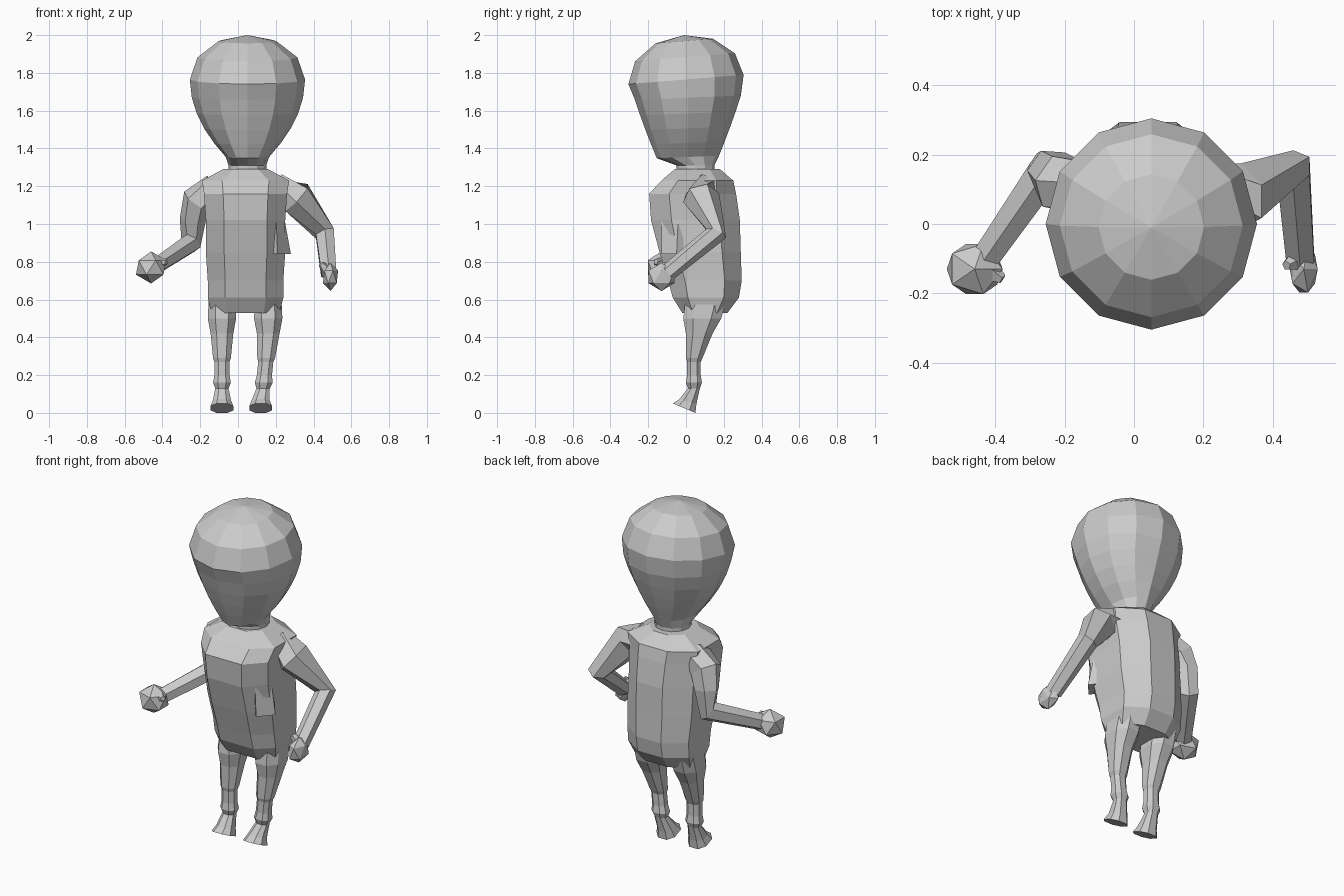
import bpy
import bmesh
from math import cos, sin, pi, copysign
from mathutils import Vector

cube = bpy.data.objects.get("Cube")
if cube:
    bpy.data.objects.remove(cube, do_unlink=True)


def finish(name, bm):
    """Turn a bmesh into a flat-shaded object in the scene."""
    bmesh.ops.recalc_face_normals(bm, faces=bm.faces)
    mesh = bpy.data.meshes.new(name)
    bm.to_mesh(mesh)
    bm.free()
    obj = bpy.data.objects.new(name, mesh)
    bpy.context.collection.objects.link(obj)


def skin_rings(name, rings):
    """Bridge equal-sized rings of points and cap both ends."""
    bm = bmesh.new()
    loops = [[bm.verts.new(point) for point in ring] for ring in rings]
    for lower, upper in zip(loops, loops[1:]):
        for i in range(len(lower)):
            bm.faces.new((lower[i - 1], lower[i], upper[i], upper[i - 1]))
    bm.faces.new(loops[0])
    bm.faces.new(loops[-1])
    bmesh.ops.remove_doubles(bm, verts=bm.verts, dist=0.001)
    finish(name, bm)


def outline(sides, power=1, turn=0):
    """Unit cross-section; a power below one makes it boxier."""
    points = []
    for i in range(sides):
        angle = 2 * pi * i / sides + turn
        points.append([copysign(abs(c) ** power, c)
                       for c in (cos(angle), sin(angle))])
    widest = max(u for u, v in points)
    return [(u / widest, v / widest) for u, v in points]


def stack(name, section, rows):
    """Loft level rings given as centre, half width, half depth, tilt."""
    rings = []
    for x, y, z, width, depth, tilt in rows:
        rings.append([(x + u * width, y + v * depth, z + v * depth * tilt)
                      for u, v in section])
    skin_rings(name, rings)


def limb(name, section, side, rows):
    """Loft rings square to a path given as position and radius."""
    path = [Vector(row[:3]) for row in rows]
    rings = []
    for i, point in enumerate(path):
        ahead = path[min(i + 1, len(path) - 1)]
        behind = path[max(i - 1, 0)]
        along = (ahead - behind).normalized()
        across = Vector(side)
        across = (across - along * across.dot(along)).normalized()
        other = along.cross(across)
        radius = rows[i][3]
        rings.append([point + (across * u + other * v) * radius
                      for u, v in section])
    skin_rings(name, rings)


def fist(name, centre, size):
    """Faceted ball for a closed hand."""
    bm = bmesh.new()
    bmesh.ops.create_icosphere(bm, subdivisions=1, radius=1)
    bmesh.ops.scale(bm, vec=size, verts=bm.verts)
    bmesh.ops.translate(bm, vec=centre, verts=bm.verts)
    finish(name, bm)


boxy = outline(8, 0.7, pi / 8)
rounded = outline(8, 0.85, pi / 8)
hexagon = outline(6, 1, pi / 6)

# Head: a rounded, tapering jaw below the brow line and a domed crown above
head_x, brow, radius = 0.05, 1.765, 0.305
crown = 2 - brow
head = [(head_x, 0.05, 1.31, 0.1, 0.1, 0)]
jaw_steps = 5
for i in range(jaw_steps, 0, -1):
    t = (i / jaw_steps) ** 0.9
    head.append((head_x, 0.01, brow - 0.41 * t,
                 radius - 0.19 * t ** 2, radius - 0.14 * t ** 1.2, 0.04))
dome_steps = 3
for i in range(dome_steps + 1):
    angle = pi / 2 * i / dome_steps
    reach = radius * cos(angle)
    head.append((head_x, -0.01 * sin(angle), brow + crown * sin(angle),
                 reach, reach, 0.08))
stack("head", outline(12), head)

# Neck: short collar set towards the back of the jaw
stack("neck", outline(12), [
    (head_x, 0.05, z, 0.1, 0.1, 0) for z in (1.26, 1.32)])

# Torso: boxy jacket, narrower across the back, with a rounded seat
jacket = [(u * 0.75 if v > 0.9 else u, v) for u, v in boxy]
torso = [
    (0.53, 0.1, 0.18, 0.12),
    (0.61, 0.105, 0.2, 0.175),
    (0.7, 0.1, 0.2, 0.195),
    (0.85, 0.075, 0.21, 0.215),
    (1.02, 0.05, 0.21, 0.235),
    (1.16, 0.035, 0.22, 0.23),
    (1.23, 0.06, 0.23, 0.19),
    (1.29, 0.06, 0.12, 0.12),
]
stack("torso", jacket, [(0.04, y, z, width, depth, 0)
                        for z, y, width, depth in torso])

# Loose fold of cloth below the left arm
stack("jacket_fold", outline(4), [
    (0.21, -0.05, 0.84, 0.07, 0.08, 0),
    (0.2, -0.04, 1.06, 0.04, 0.09, 0)])

# Legs: trouser tapering to a hem, an ankle band and a flared foot
leg_profile = [(0.6, 0.07), (0.5, 0.075), (0.42, 0.06), (0.29, 0.047),
               (0.27, 0.04), (0.2, 0.04), (0.16, 0.047), (0.13, 0.035)]
for side, foot_x, lean in (("left", 0.12, 0.1), ("right", -0.085, 0)):
    rows = []
    for z, width in leg_profile:
        rise = max(z - 0.28, 0)
        rows.append((foot_x + lean * min(z, 0.4), 0.042 + 0.2 * rise, z,
                     width, width * (0.9 + 2 * rise), 0))
    stack(side + "_leg", rounded, rows)
    ankle = rows[-1]
    stack(side + "_foot", rounded, [
        ankle,
        (foot_x, 0.01, 0.06, 0.048, 0.045, -0.3),
        (foot_x, -0.01, 0.025, 0.06, 0.06, -0.42)])

# Arms: shoulder, upper arm, elbow bent backwards, wrist
limb("right_arm", hexagon, (1, -0.7, 0), [
    (-0.12, 0.1, 1.19, 0.07),
    (-0.215, 0.12, 1.12, 0.075),
    (-0.24, 0.15, 1.02, 0.06),
    (-0.25, 0.16, 0.9, 0.05),
    (-0.43, -0.1, 0.78, 0.04)])
limb("left_arm", hexagon, (1, 0, 0), [
    (0.2, 0.1, 1.19, 0.07),
    (0.31, 0.08, 1.14, 0.085),
    (0.46, 0.16, 0.95, 0.05),
    (0.48, -0.1, 0.74, 0.04)])

# Hands: closed fists with stubby thumbs on the inner side
fist("right_fist", (-0.46, -0.13, 0.77), (0.09, 0.085, 0.085))
fist("left_fist", (0.49, -0.13, 0.72), (0.045, 0.08, 0.075))
limb("right_thumb", outline(5), (0, 1, 0), [
    (-0.44, -0.12, 0.79, 0.045), (-0.38, -0.16, 0.8, 0.015)])
limb("left_thumb", outline(5), (0, 1, 0), [
    (0.48, -0.1, 0.74, 0.04), (0.44, -0.12, 0.79, 0.015)])
